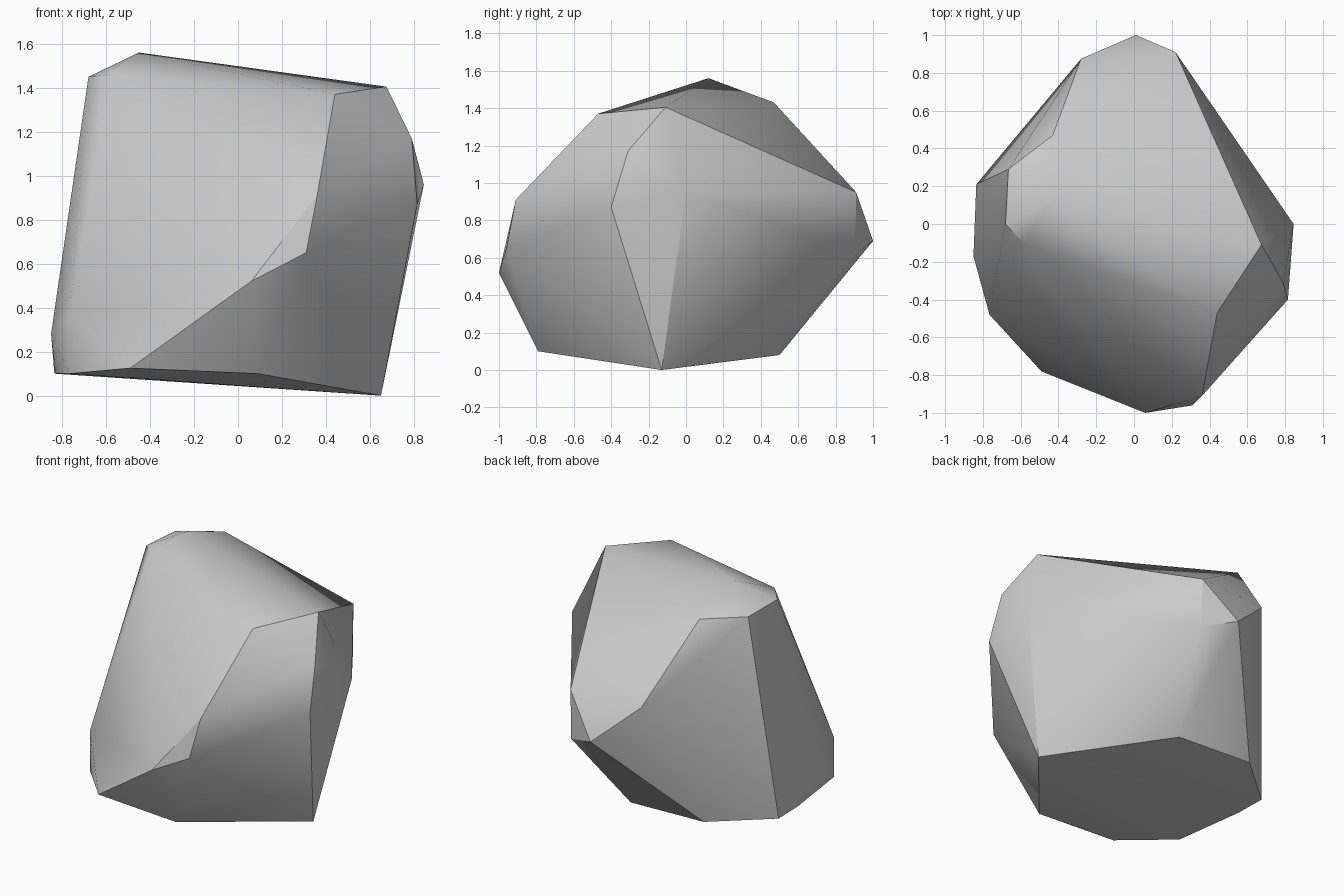
import bpy
import bmesh
import math

# Remove the default object
default_cube = bpy.data.objects.get("Cube")
if default_cube:
    bpy.data.objects.remove(default_cube, do_unlink=True)


def make_material(name, colour):
    material = bpy.data.materials.new(name)
    material.use_nodes = True
    material.diffuse_color = colour
    shader = next(n for n in material.node_tree.nodes if n.type == "BSDF_PRINCIPLED")
    shader.inputs["Base Color"].default_value = colour
    shader.inputs["Roughness"].default_value = 0.9
    return material


def make_hull(name, corner_groups, material):
    """Wrap a convex, faceted skin around all the corner groups."""
    bm = bmesh.new()
    for group in corner_groups:
        for corner in group:
            bm.verts.new(corner)
    result = bmesh.ops.convex_hull(bm, input=list(bm.verts), use_existing_faces=False)
    inside = set(result["geom_interior"]) | set(result["geom_unused"])
    loose = [v for v in inside if isinstance(v, bmesh.types.BMVert) and v.is_valid]
    bmesh.ops.delete(bm, geom=loose, context="VERTS")

    # Merge nearly coplanar triangles into broad chiselled facets
    bmesh.ops.dissolve_limit(bm, angle_limit=math.radians(2),
                             verts=list(bm.verts), edges=list(bm.edges))
    bmesh.ops.recalc_face_normals(bm, faces=list(bm.faces))

    mesh = bpy.data.meshes.new(name)
    bm.to_mesh(mesh)
    bm.free()
    mesh.materials.append(material)
    hull = bpy.data.objects.new(name, mesh)
    bpy.context.collection.objects.link(hull)
    return hull


# Corners of the boulder, grouped by the area they belong to
crown = [(.44, -.47, 1.37), (.675, -.11, 1.405), (-.45, .12, 1.56),
         (-.68, 0, 1.45), (-.58, -.11, 1.46), (-.43, .47, 1.43),
         (-.665, .29, 1.44)]
left_flank = [(.79, -.31, 1.17), (.815, -.4, .87), (.845, 0, .96)]
nose = [(.36, -.91, .91), (.31, -.96, .65), (.06, -1, .52)]
back_tip = [(.22, .91, .95), (.22, .905, .62), (.01, 1, .69),
            (-.28, .875, .95)]
right_flank = [(-.85, -.17, .28), (-.765, -.48, .36)]
base = [(.65, -.13, 0), (.06, .5, .08), (-.49, .51, .1), (-.835, .21, .1),
        (-.83, 0, .1), (-.765, -.48, .1), (-.49, -.78, .125), (.09, -.79, .1)]

stone = make_material("stone grey", (.6, .6, .6, 1))
boulder = make_hull("boulder", [crown, left_flank, nose, back_tip, right_flank, base], stone)

# Soft shading over shallow facets, crisp on the strong ridges
bpy.ops.object.select_all(action="DESELECT")
boulder.select_set(True)
bpy.context.view_layer.objects.active = boulder
bpy.ops.object.shade_smooth_by_angle(angle=math.radians(30))
